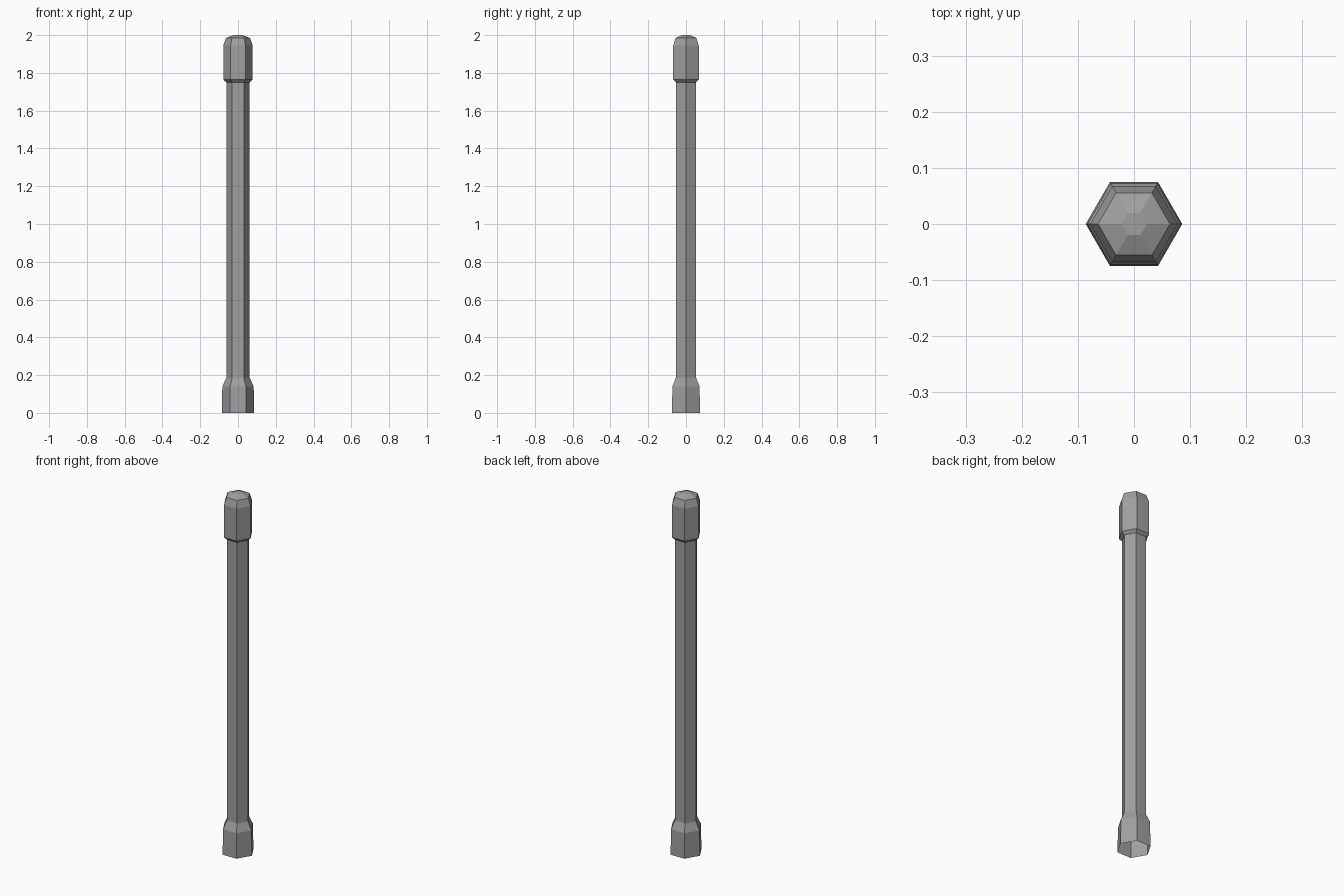
import bpy
import bmesh
from math import cos, sin, tau

cube = bpy.data.objects.get("Cube")
if cube:
    bpy.data.objects.remove(cube, do_unlink=True)

SIDES = 6

grey = bpy.data.materials.new("weathered_grey")
grey.use_nodes = True
grey.diffuse_color = (0.35, 0.35, 0.35, 1)
grey.node_tree.nodes["Principled BSDF"].inputs["Base Color"].default_value = grey.diffuse_color


def hex_part(name, profile, cap_top=False):
    """Sweep a (radius, height) profile around z as a flat-sided hexagon."""
    bm = bmesh.new()
    rings = [[bm.verts.new((r * cos(tau * i / SIDES), r * sin(tau * i / SIDES), z))
              for i in range(SIDES)] for r, z in profile]
    for low, high in zip(rings, rings[1:]):
        for i in range(SIDES):
            j = (i + 1) % SIDES
            bm.faces.new((low[i], low[j], high[j], high[i]))
    if cap_top:
        bm.faces.new(rings[-1])
    mesh = bpy.data.meshes.new(name)
    bm.to_mesh(mesh)
    bm.free()
    mesh.materials.append(grey)
    obj = bpy.data.objects.new(name, mesh)
    bpy.context.collection.objects.link(obj)
    return obj


# Flared foot, open underneath, narrowing to the shaft
hex_part("foot", [(0.086, 0), (0.083, 0.14), (0.062, 0.185)])

# Long plain shaft
hex_part("shaft", [(0.062, 0.185), (0.062, 1.75)])

# Wider head with a bevelled lower lip and a domed top
hex_part("head", [(0.062, 1.75), (0.078, 1.765), (0.078, 1.945),
                  (0.064, 1.985), (0.023, 2.0)], cap_top=True)
